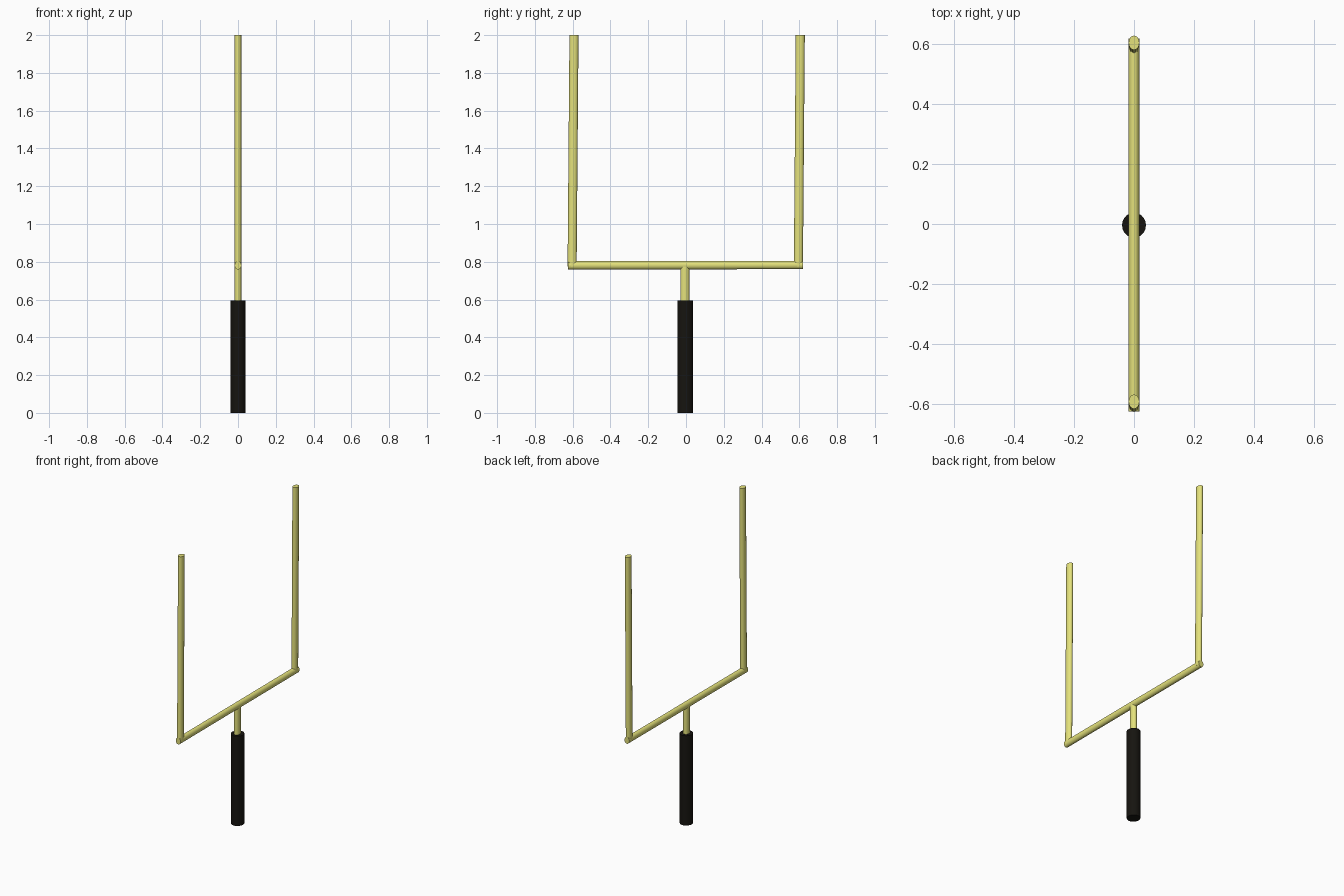
import bpy
from mathutils import Vector

if "Cube" in bpy.data.objects:
    bpy.data.objects.remove(bpy.data.objects["Cube"])


def material(name, rgb):
    m = bpy.data.materials.new(name)
    m.diffuse_color = (*rgb, 1)
    m.use_nodes = True
    m.node_tree.nodes["Principled BSDF"].inputs["Base Color"].default_value = m.diffuse_color
    return m


yellow = material("yellow_paint", (0.78, 0.76, 0.20))
black = material("black_pad", (0.008, 0.007, 0.005))


def tube(name, start, end, rx, ry, mat, sides=16):
    """Slightly oval capped tube between two points; rx lies along world x."""
    a, b = Vector(start), Vector(end)
    w = (b - a).normalized()
    u = Vector((1, 0, 0))
    v = w.cross(u)
    bpy.ops.mesh.primitive_cylinder_add(vertices=sides, radius=1, depth=1)
    ob = bpy.context.object
    ob.name = name
    for p in ob.data.vertices:
        c = p.co
        p.co = a.lerp(b, c.z + 0.5) + u * c.x * rx + v * c.y * ry
    ob.data.materials.append(mat)
    bpy.ops.object.shade_smooth_by_angle(angle=0.7)
    return ob


# Padded base and the stem rising out of it
tube("base_pad", (0, -0.004, 0), (0, -0.004, 0.595), 0.04, 0.042, black, 20)
tube("stem", (0, -0.006, 0.58), (0, -0.006, 0.775), 0.018, 0.024, yellow)

# Crossbar
tube("crossbar", (0, -0.626, 0.781), (0, 0.619, 0.783), 0.018, 0.022, yellow)

# Uprights, leaning very slightly towards +y
for side, y in (("left", -0.603), ("right", 0.595)):
    tube(side + "_upright", (0, y, 0.775), (0, y + 0.010, 2.0),
         0.018, 0.024, yellow)
